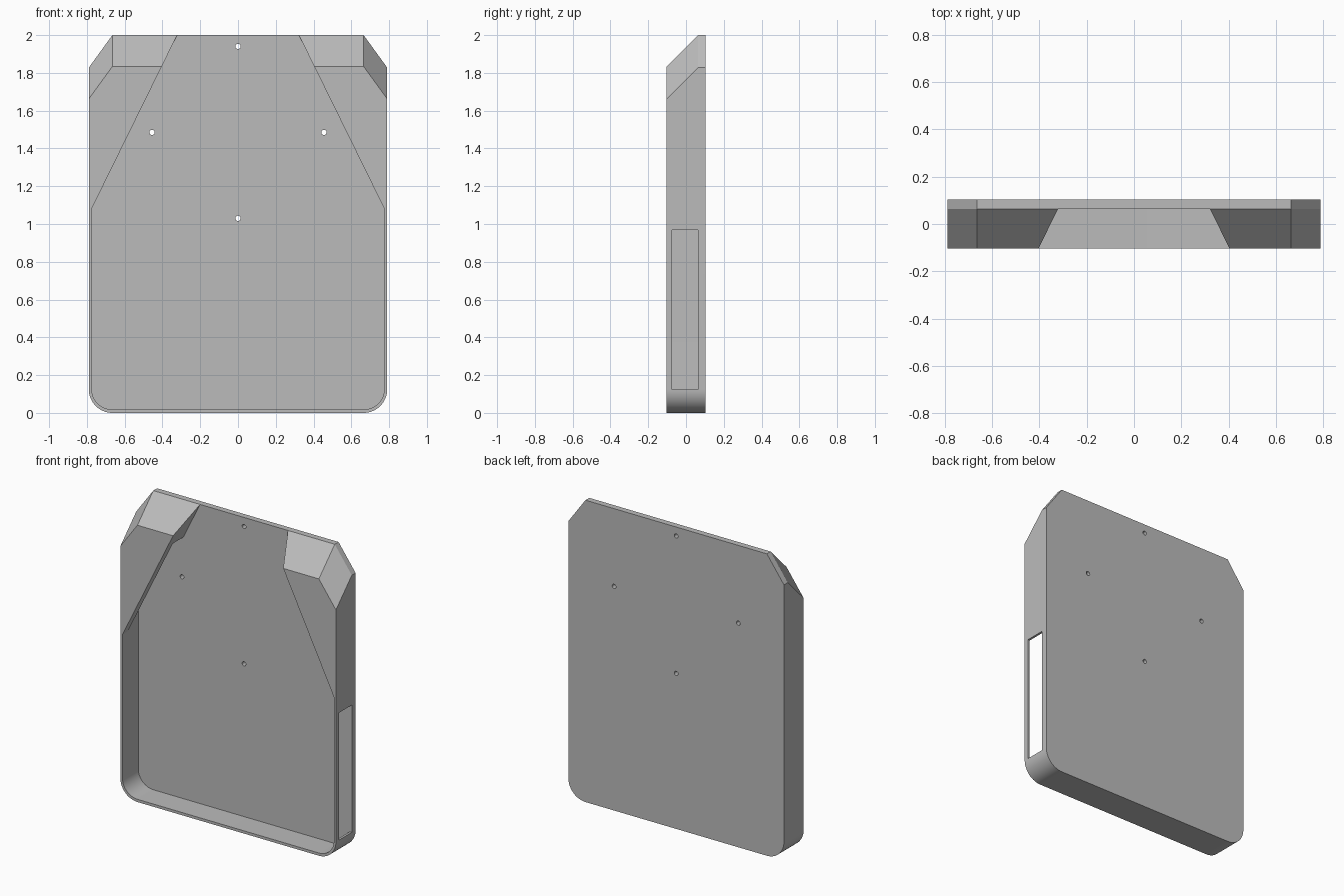
import bpy, bmesh, math

cube = bpy.data.objects.get("Cube")
if cube:
    bpy.data.objects.remove(cube, do_unlink=True)

FRONT, FLOOR, BACK = -0.103, 0.063, 0.103
DROP = FLOOR - FRONT          # 45 degree slope along the top

grey = bpy.data.materials.new("plain grey")
grey.use_nodes = True
colour = (0.5, 0.5, 0.5, 1)
grey.diffuse_color = colour
grey.node_tree.nodes["Principled BSDF"].inputs["Base Color"].default_value = colour


def loft(name, sections):
    """Solid through matching (x, z) outlines, given as (y, outline) pairs."""
    bm = bmesh.new()
    rings = [[bm.verts.new((x, y, z)) for x, z in pts] for y, pts in sections]
    n = len(rings[0])
    for a, b in zip(rings, rings[1:]):
        for i in range(n):
            j = (i + 1) % n
            bm.faces.new((a[i], a[j], b[j], b[i]))
    bm.faces.new(rings[0])
    bm.faces.new(rings[-1])
    bmesh.ops.recalc_face_normals(bm, faces=bm.faces)
    mesh = bpy.data.meshes.new(name)
    bm.to_mesh(mesh)
    bm.free()
    mesh.materials.append(grey)
    obj = bpy.data.objects.new(name, mesh)
    bpy.context.collection.objects.link(obj)
    return obj


def mirrored(half):
    """Close a right-hand outline by mirroring it over x = 0."""
    return half + [(-x, z) for x, z in reversed(half)]


def rounded_bottom(half_width, bottom, radius, steps=16):
    cx, cz = half_width - radius, bottom + radius
    return [(cx + radius * math.sin(t), cz - radius * math.cos(t))
            for t in (math.pi / 2 * i / steps for i in range(steps + 1))]


def cut(target, cutter):
    mod = target.modifiers.new(cutter.name, 'BOOLEAN')
    mod.operation = 'DIFFERENCE'
    mod.solver = 'EXACT'
    mod.object = cutter
    bpy.context.view_layer.objects.active = target
    bpy.ops.object.modifier_apply(modifier=mod.name)
    bpy.data.objects.remove(cutter, do_unlink=True)


# Tray body: rounded bottom, clipped top corners, sloping top front
base = rounded_bottom(0.79, 0, 0.125)
full = mirrored(base + [(0.79, 1.828), (0.665, 2)])
low = mirrored(base + [(0.79, 1.828 - DROP), (0.665, 2 - DROP)])
body = loft("tray_body", [(BACK, full), (FLOOR, full), (FRONT, low)])

# Open recess, narrowing towards the top
slope = (0.775 - 0.322) / (2 - 1.08)
recess = mirrored(rounded_bottom(0.775, 0.018, 0.11)
                  + [(0.775, 1.08), (0.322 - 0.1 * slope, 2.1)])
cut(body, loft("recess", [(FLOOR, recess), (FRONT - 0.1, recess)]))

# Undercut pockets behind the upper corner covers
pocket = mirrored([(0.775, 1.0), (0.775, 1.58), (0.66, 1.75)])
cut(body, loft("corner_pockets", [(FLOOR, pocket), (-0.047, pocket)]))

# Window in the left wall
window = [(0.7, 0.125), (0.9, 0.125), (0.9, 0.968), (0.7, 0.968)]
cut(body, loft("side_window", [(-0.073, window), (FLOOR, window)]))

# Screw holes through the back plate
for cx, cz in ((0, 1.94), (-0.455, 1.485), (0.455, 1.485), (0, 1.03)):
    ring = [(cx + 0.014 * math.cos(math.tau * i / 20),
             cz + 0.014 * math.sin(math.tau * i / 20)) for i in range(20)]
    cut(body, loft("screw_hole", [(0, ring), (0.2, ring)]))

bpy.ops.object.select_all(action='DESELECT')
body.select_set(True)
bpy.context.view_layer.objects.active = body
bpy.ops.object.shade_smooth_by_angle(angle=math.radians(25))
